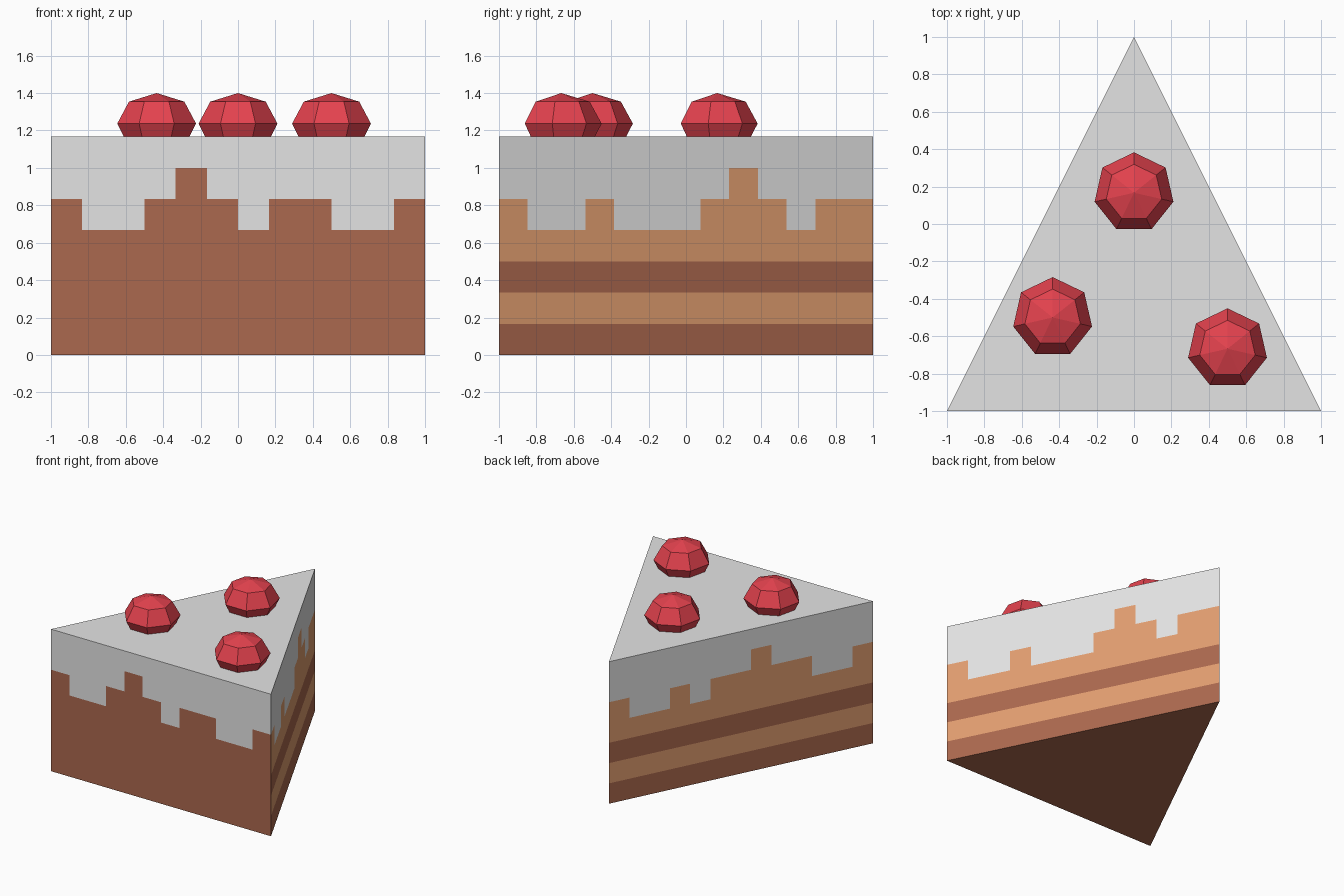
import bpy
import bmesh
import math
from mathutils import Vector

if "Cube" in bpy.data.objects:
    bpy.data.objects.remove(bpy.data.objects["Cube"])

U = 1 / 6  # height of one cake layer
TOP = 7    # cake height in layers


def material(name, rgb):
    lin = [((c / 255 + 0.055) / 1.055) ** 2.4 for c in rgb]
    m = bpy.data.materials.new(name)
    m.diffuse_color = (*lin, 1)
    m.use_nodes = True
    m.node_tree.nodes["Principled BSDF"].inputs["Base Color"].default_value = m.diffuse_color
    return m


chocolate = material("chocolate_brown", (171, 104, 78))
sponge = material("light_sponge", (226, 158, 112))
icing = material("white_icing", (228, 228, 228))
red = material("berry_red", (228, 66, 78))


def finish(bm, name, mats):
    bmesh.ops.recalc_face_normals(bm, faces=bm.faces[:])
    me = bpy.data.meshes.new(name)
    bm.to_mesh(me)
    bm.free()
    for m in mats:
        me.materials.append(m)
    ob = bpy.data.objects.new(name, me)
    bpy.context.collection.objects.link(ob)
    return ob


# Cake slice: three walls of cells; each digit is the layer where the icing drip ends
corners = [Vector((-1, -1, 0)), Vector((1, -1, 0)), Vector((0, 1, 0))]
drips = ["544565455445", "5445444565455", "5445455655445"]

bm = bmesh.new()
rings = [[] for _ in range(TOP + 1)]
columns = []
for side, drip in enumerate(drips):
    a, b = corners[side], corners[(side + 1) % 3]
    for i, d in enumerate(drip):
        p = a.lerp(b, i / len(drip))
        for k in range(TOP + 1):
            rings[k].append(bm.verts.new((p.x, p.y, k * U)))
        columns.append((side, int(d)))

n = len(columns)
for i, (side, drip) in enumerate(columns):
    j = (i + 1) % n
    for k in range(TOP):
        f = bm.faces.new((rings[k][i], rings[k][j], rings[k + 1][j], rings[k + 1][i]))
        if k >= drip:
            f.material_index = 2                      # icing
        elif side != 0 and (k == 1 or k >= 3):
            f.material_index = 1                      # light stripes on cut sides
bm.faces.new(rings[TOP]).material_index = 2           # icing on top
bm.faces.new(rings[0][::-1]).material_index = 0       # chocolate base
finish(bm, "cake_slice", [chocolate, sponge, icing])


# Berries: seven-sided domes, slightly sunk into the icing
def berry(name, x, y):
    bm = bmesh.new()
    prev = None
    for r, z in [(0.15, 1.12), (0.18, TOP * U), (0.216, 1.237), (0.152, 1.354)]:
        ring = []
        for s in range(7):
            t = math.pi / 2 + s * math.tau / 7
            ring.append(bm.verts.new((x + r * math.cos(t), y + r * math.sin(t), z)))
        if prev:
            for s in range(7):
                e = (s + 1) % 7
                bm.faces.new((prev[s], prev[e], ring[e], ring[s]))
        else:
            bm.faces.new(ring[::-1])
        prev = ring
    tip = bm.verts.new((x, y, 1.4))
    for s in range(7):
        bm.faces.new((prev[s], prev[(s + 1) % 7], tip))
    finish(bm, name, [red])


berry("berry_back", 0, 0.167)
berry("berry_left", -0.435, -0.5)
berry("berry_right", 0.5, -0.667)
